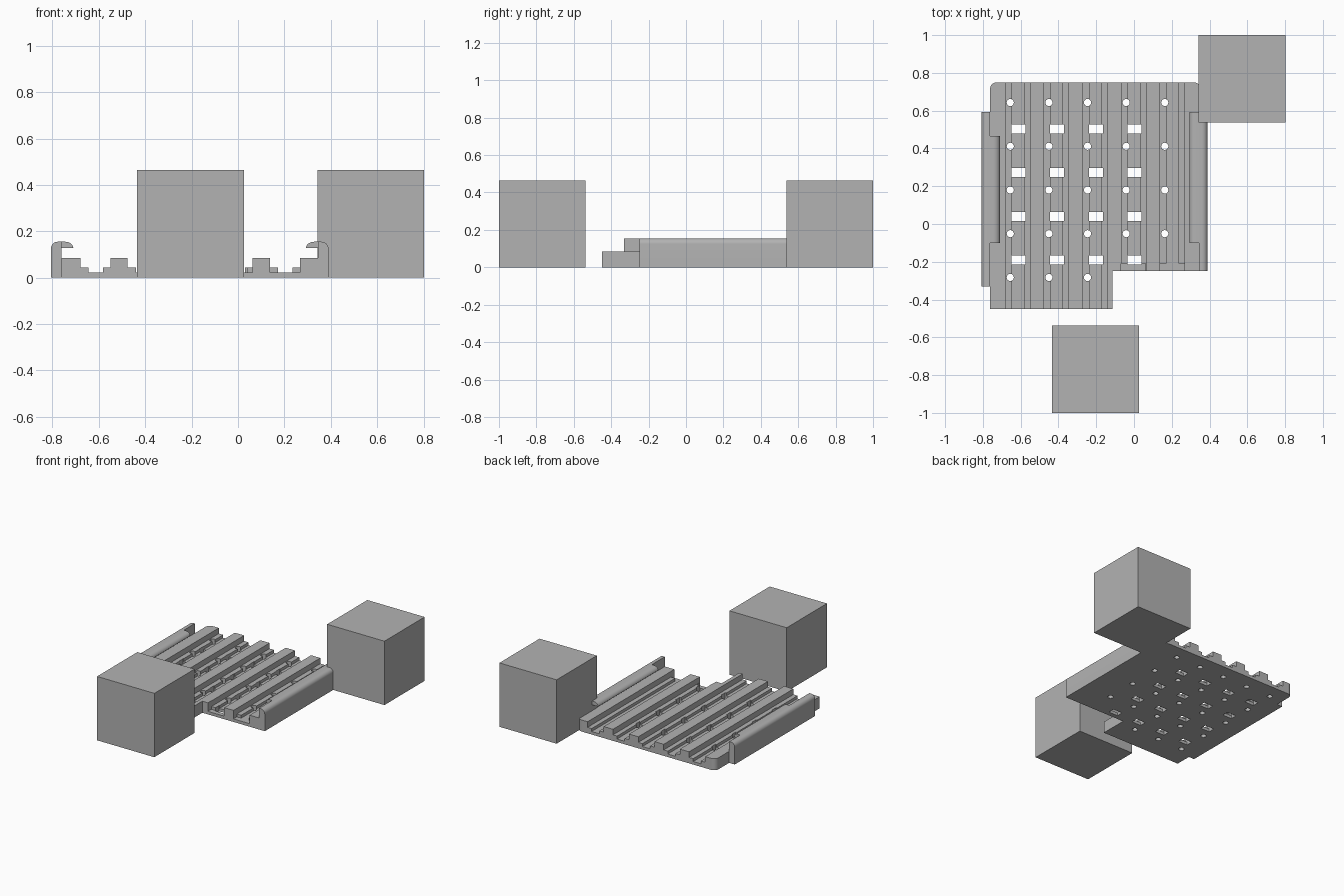
import bpy, bmesh, math

if "Cube" in bpy.data.objects:
    bpy.data.objects.remove(bpy.data.objects["Cube"])

grey = bpy.data.materials.new("plain grey")
grey.diffuse_color = (0.45, 0.45, 0.45, 1)
grey.use_nodes = True
grey.node_tree.nodes["Principled BSDF"].inputs["Base Color"].default_value = grey.diffuse_color


def prism(name, pts, lo, hi, axis="y"):
    """Extrude a closed outline along y (points are x, z) or z (points are x, y)."""
    bm = bmesh.new()
    place = (lambda p, t: (p[0], t, p[1])) if axis == "y" else (lambda p, t: (p[0], p[1], t))
    a = [bm.verts.new(place(p, lo)) for p in pts]
    b = [bm.verts.new(place(p, hi)) for p in pts]
    bm.faces.new(a)
    bm.faces.new(b[::-1])
    for i in range(len(pts)):
        j = (i + 1) % len(pts)
        bm.faces.new((a[i], b[i], b[j], a[j]))
    bmesh.ops.recalc_face_normals(bm, faces=bm.faces)
    me = bpy.data.meshes.new(name)
    bm.to_mesh(me)
    bm.free()
    me.materials.append(grey)
    ob = bpy.data.objects.new(name, me)
    bpy.context.collection.objects.link(ob)
    return ob


def box(name, x0, x1, y0, y1, z0, z1):
    return prism(name, [(x0, z0), (x1, z0), (x1, z1), (x0, z1)], y0, y1)


def arc(cx, cy, rx, ry, a0, a1, n=8):
    return [(cx + rx * math.cos(math.radians(a0 + (a1 - a0) * i / n)),
             cy + ry * math.sin(math.radians(a0 + (a1 - a0) * i / n))) for i in range(n + 1)]


def boolean(ob, cutter, op="DIFFERENCE"):
    mod = ob.modifiers.new("cut", "BOOLEAN")
    mod.operation, mod.solver, mod.object = op, "EXACT", cutter
    bpy.context.view_layer.objects.active = ob
    bpy.ops.object.modifier_apply(modifier=mod.name)
    bpy.data.objects.remove(cutter)


# Two loose cubes
box("front_cube", -0.435, 0.026, -1.0, -0.537, 0, 0.465)
box("back_cube", 0.342, 0.803, 0.538, 1.0, 0, 0.465)

# Ribbed plate: stepped cross-section repeated across x
PITCH, X0, X1 = 0.2045, -0.762, 0.352
profile = [(X0, 0), (X0, 0.084)]
for i in range(5):
    x = -0.68 + i * PITCH
    profile += [(x, 0.084), (x, 0.043), (x + 0.035, 0.043), (x + 0.035, 0.022),
                (x + 0.097, 0.022), (x + 0.097, 0.043), (x + 0.13, 0.043), (x + 0.13, 0.084)]
profile += [(X1, 0.084), (X1, 0)]
plate = prism("ribbed_plate", profile, -0.6, 0.9)

# Plate outline with rounded back corners and a notched front right
outline = [(X0 - 0.01, -0.45), (-0.113, -0.45), (-0.113, -0.249), (X1 + 0.01, -0.249)]
outline = [(X0, -0.45), (-0.113, -0.45), (-0.113, -0.249), (X1, -0.249)]
outline += arc(X1 - 0.035, 0.715, 0.035, 0.035, 0, 90)
outline += arc(X0 + 0.035, 0.715, 0.035, 0.035, 90, 180)
boolean(plate, prism("outline_cutter", outline, -0.1, 0.3, "z"), "INTERSECT")

# Lowered steps at the notched front edge
for x in (-0.068, 0.138):
    boolean(plate, box("step_cutter", x, x + 0.13, -0.3, -0.21, 0.022, 0.2))

# Round holes and rectangular slots
for c in range(5):
    for r in range(5):
        x, y = -0.655 + c * PITCH, 0.643 - r * 0.2315
        if r < 4 or c < 3:
            boolean(plate, prism("hole_cutter", arc(x, y, 0.019, 0.019, 0, 337.5, 15), -0.1, 0.3, "z"))
        if r < 4 and c < 4:
            sx, sy = x + 0.044, y - 0.14
            boolean(plate, box("slot_cutter", sx - 0.037, sx + 0.037, sy - 0.024, sy + 0.024, -0.1, 0.3))

# Side walls and hooked lips, mirrored about the plate's middle
MID = -0.2085


def side(name, pts, lo, hi, flip):
    ob = prism(name, [(2 * MID - x, z) if flip else (x, z) for x, z in pts], lo, hi)
    bpy.ops.object.select_all(action="DESELECT")
    ob.select_set(True)
    bpy.context.view_layer.objects.active = ob
    bpy.ops.object.shade_smooth_by_angle(angle=math.radians(30))


wall = [(-0.762, 0), (-0.807, 0)] + arc(-0.777, 0.125, 0.03, 0.03, 180, 90) + [(-0.762, 0.155)]
lip = [(-0.762, 0.127), (-0.762, 0.155)] + arc(-0.745, 0.127, 0.035, 0.028, 90, 0)
side("left_wall", wall, -0.332, 0.592, False)
side("left_lip", lip, -0.10, 0.465, False)
side("right_wall", wall, -0.249, 0.592, True)
side("right_lip", lip, -0.10, 0.592, True)
